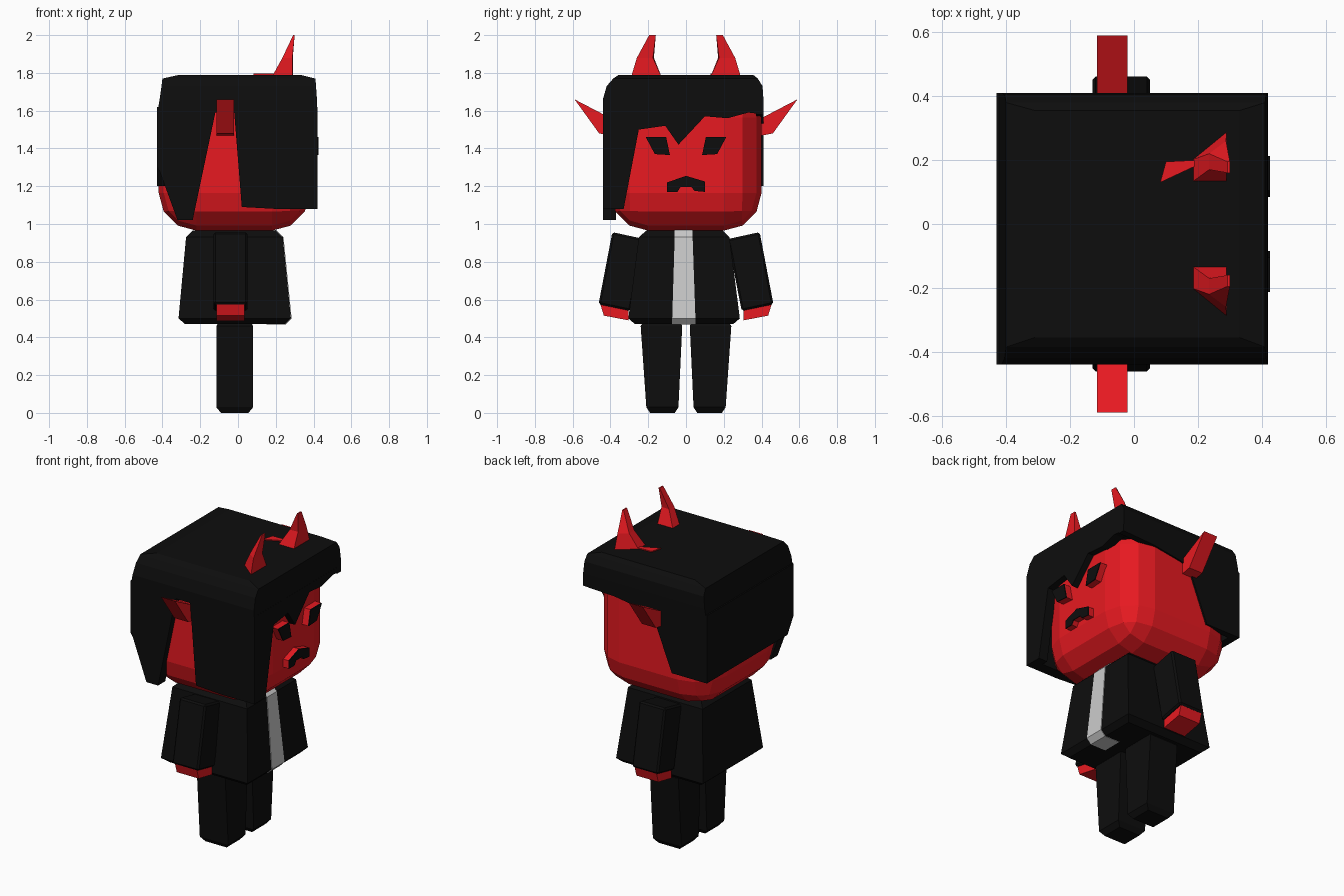
import bpy, bmesh
from mathutils import Vector


def material(name, rgb):
    m = bpy.data.materials.new(name)
    m.diffuse_color = (*rgb, 1)
    return m


BLACK = material("black", (0.004, 0.004, 0.004))
RED = material("red", (0.8, 0.01, 0.015))


def finish(name, bm, mat=None, bevel=0):
    if bevel:
        bmesh.ops.bevel(bm, geom=bm.edges[:], offset=bevel, segments=1,
                        profile=0.5, affect='EDGES')
    bmesh.ops.recalc_face_normals(bm, faces=bm.faces[:])
    big = [f for f in bm.faces if len(f.verts) > 4]
    bmesh.ops.triangulate(bm, faces=big)
    me = bpy.data.meshes.new(name)
    bm.to_mesh(me)
    bm.free()
    ob = bpy.data.objects.new(name, me)
    bpy.context.collection.objects.link(ob)
    if mat:
        me.materials.append(mat)
    return ob


def loft(name, rings, mat=None, bevel=0):
    """Bridge equal-length point rings and cap both ends."""
    bm = bmesh.new()
    vs = [[bm.verts.new(p) for p in r] for r in rings]
    n = len(vs[0])
    for a, b in zip(vs, vs[1:]):
        for i in range(n):
            j = (i + 1) % n
            bm.faces.new((a[i], a[j], b[j], b[i]))
    bm.faces.new(vs[0])
    bm.faces.new(vs[-1])
    return finish(name, bm, mat, bevel)


def rect(z, x0, x1, y0, y1):
    return [(x0, y0, z), (x1, y0, z), (x1, y1, z), (x0, y1, z)]


def slab_x(name, yz, x0, x1, mat=None, bevel=0):
    return loft(name, [[(x, y, z) for y, z in yz] for x in (x0, x1)], mat, bevel)


def slab_y(name, xz, y0, y1, mat=None, bevel=0):
    return loft(name, [[(x, y, z) for x, z in xz] for y in (y0, y1)], mat, bevel)


# Head: rounded block
bm = bmesh.new()
bmesh.ops.create_cube(bm, size=1)
for v in bm.verts:
    v.co = Vector((v.co.x * 0.8 - 0.02, v.co.y * 0.8, v.co.z * 0.8 + 1.365))
bmesh.ops.bevel(bm, geom=bm.edges[:], offset=0.2, segments=3, profile=0.5,
                affect='EDGES')
finish("head", bm, RED)

# Hair: chamfered cap and four cut panels
loft("hair_cap", [rect(1.6, -0.425, 0.42, -0.44, 0.41),
                  rect(1.66, -0.415, 0.418, -0.44, 0.41),
                  rect(1.73, -0.405, 0.413, -0.42, 0.405),
                  rect(1.77, -0.40, 0.41, -0.385, 0.38),
                  rect(1.79, -0.31, 0.33, -0.355, 0.355)], BLACK)
slab_y("hair_right", [(0.42, 1.62), (0.42, 1.08), (0.2, 1.08), (0.02, 1.09),
                      (-0.02, 1.59), (-0.12, 1.59), (-0.24, 1.02),
                      (-0.32, 1.02), (-0.43, 1.32), (-0.43, 1.55),
                      (-0.425, 1.62)], -0.44, -0.37, BLACK)
slab_y("hair_left", [(0.42, 1.62), (0.42, 1.58), (0.2, 1.57), (0.0, 1.54),
                     (-0.06, 1.52), (-0.19, 1.2), (-0.43, 1.2),
                     (-0.43, 1.55), (-0.425, 1.62)], 0.37, 0.41, BLACK)
slab_x("hair_fringe", [(-0.44, 1.62), (-0.44, 1.08), (-0.33, 1.08),
                       (-0.25, 1.5), (-0.11, 1.52), (-0.04, 1.42),
                       (0.1, 1.57), (0.22, 1.56), (0.33, 1.59),
                       (0.41, 1.58), (0.41, 1.62)], 0.36, 0.42, BLACK)
slab_x("hair_back", [(-0.44, 1.62), (-0.44, 1.3), (-0.38, 1.2), (0.41, 1.2),
                     (0.41, 1.62)], -0.43, -0.38, BLACK)

# Mouth: raised block with black front
mouth = [(-0.1, 1.22), (0, 1.255), (0.1, 1.225), (0.1, 1.17), (0.045, 1.175),
         (0.03, 1.195), (-0.03, 1.195), (-0.045, 1.17), (-0.1, 1.17)]
slab_x("mouth_rim", mouth, 0.36, 0.415, RED)
slab_x("mouth", mouth, 0.415, 0.42, BLACK)

# Torso and shirt stripe
loft("torso", [rect(0.47, -0.28, 0.25, -0.27, 0.25),
               rect(0.5, -0.315, 0.28, -0.305, 0.285),
               rect(0.93, -0.275, 0.237, -0.25, 0.23),
               rect(0.965, -0.24, 0.2, -0.21, 0.195)], BLACK)
loft("shirt_stripe", [rect(0.468, 0.15, 0.254, -0.073, 0.05),
                      rect(0.499, 0.15, 0.284, -0.073, 0.05),
                      rect(0.931, 0.15, 0.241, -0.06, 0.035),
                      rect(0.967, 0.15, 0.204, -0.06, 0.035)])

# Sliver of a horn lying on the hair
loft("horn_sliver", [[(0.082, 0.13, z), (0.2, 0.185, z), (0.2, 0.2, z),
                      (0.1, 0.195, z)] for z in (1.785, 1.796)], RED)

# Mirrored parts
for side, s in (("right", -1), ("left", 1)):
    # Ears
    slab_x(side + "_ear", [(s * 0.36, 1.54), (s * 0.59, 1.66),
                           (s * 0.46, 1.48), (s * 0.36, 1.46)],
           -0.115, -0.02, RED)
    # Eyes
    eye = [(s * y, z) for y, z in ((0.213, 1.46), (0.105, 1.46),
                                   (0.085, 1.365), (0.165, 1.37))]
    slab_x(side + "_eye_rim", eye, 0.36, 0.42, RED)
    slab_x(side + "_eye", eye, 0.42, 0.426, BLACK)
    # Horns
    horn = (
        [(0.18, 0.13, 1.78), (0.29, 0.13, 1.78), (0.29, 0.29, 1.78), (0.18, 0.2, 1.78)],
        [(0.235, 0.17, 1.88), (0.29, 0.175, 1.88), (0.288, 0.26, 1.88), (0.235, 0.22, 1.88)],
        [(0.292, 0.16, 2.0), (0.3, 0.16, 2.0), (0.3, 0.195, 2.0), (0.292, 0.195, 2.0)])
    loft(side + "_horn", [[(x, s * y, z) for x, y, z in r] for r in horn], RED)
    # Sleeves and hands
    slab_x(side + "_sleeve", [(s * y, z) for y, z in (
        (0.22, 0.92), (0.39, 0.957), (0.463, 0.575), (0.295, 0.54))],
        -0.13, 0.05, BLACK, 0.01)
    slab_x(side + "_hand", [(s * y, z) for y, z in (
        (0.305, 0.6), (0.44, 0.63), (0.455, 0.58), (0.435, 0.515), (0.305, 0.49))],
        -0.115, 0.035, RED)

    # Legs, narrowing to chamfered feet
    def leg(z, d, y0, y1):
        return rect(z, -0.115 + d, 0.08 - d, s * y0, s * y1)
    loft(side + "_leg", [leg(0, 0.025, 0.06, 0.19), leg(0.03, 0, 0.04, 0.21),
                         leg(0.46, 0, 0.02, 0.24), leg(0.49, 0.02, 0.035, 0.22)],
         BLACK)
